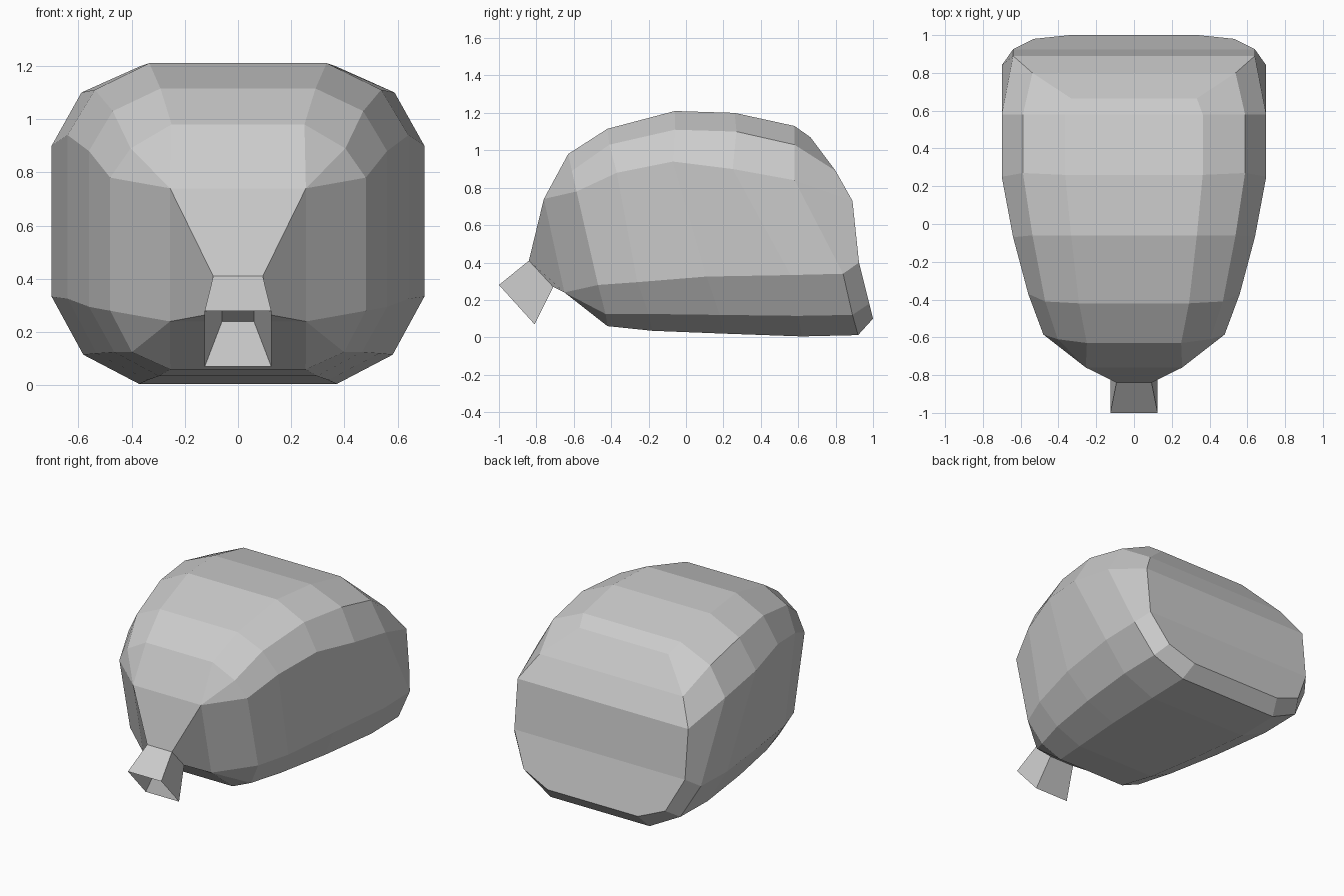
import bpy, bmesh

if "Cube" in bpy.data.objects:
    bpy.data.objects.remove(bpy.data.objects["Cube"])

# Across-width factors: top, top corner, shoulder, lower side, lower corner, floor
ACROSS = (0.52, 0.84, 1.0, 1.0, 0.83, 0.53)


def simple(w_top, top, w_low, low):
    """Four-sided section: corners collapse to one upper and one lower point."""
    return [(w_top, *top)] * 3 + [(w_low, *low)] * 3


def full(w, *yz):
    """Rounded twelve-sided section of half-width w."""
    return [(w * f, y, z) for f, (y, z) in zip(ACROSS, yz)]


sections = [
    # Hollow and flared mouth of the tied neck
    simple(.06, (-.87, .30), .06, (-.78, .24)),
    simple(.125, (-1.0, .28), .125, (-.81, .07)),
    # Pinch and front of the sack
    simple(.093, (-.84, .41), .093, (-.71, .27)),
    simple(.255, (-.76, .74), .255, (-.65, .24)),
    # Body
    full(.48, (-.63, .98), (-.61, .89), (-.585, .78), (-.47, .28), (-.43, .125), (-.42, .06)),
    full(.56, (-.42, 1.115), (-.41, 1.03), (-.37, .88), (-.26, .295), (-.20, .125), (-.18, .035)),
    full(.64, (-.06, 1.21), (-.06, 1.11), (-.07, .94), (.11, .325), (.18, .12), (.20, .02)),
    full(.70, (.26, 1.20), (.27, 1.10), (.25, .90), (.56, .333), (.60, .115), (.62, .005)),
    full(.70, (.58, 1.13), (.58, 1.03), (.58, .84), (.84, .34), (.89, .12), (.92, .012)),
    # Edge of the back panel
    full(.64, (.665, 1.07), (.80, .89), (.89, .73), (.925, .40), (.98, .18), (1.0, .10)),
]

bm = bmesh.new()
rings = []
for half in sections:
    pts = half + [(-x, y, z) for x, y, z in reversed(half)]
    rings.append([bm.verts.new(p) for p in pts])

# Skin between neighbouring sections
for a, b in zip(rings, rings[1:]):
    for i in range(12):
        j = (i + 1) % 12
        bm.faces.new((a[i], a[j], b[j], b[i]))

# Close both ends with horizontal strips
for ring in (rings[0], rings[-1]):
    for i in range(5):
        bm.faces.new((ring[i], ring[i + 1], ring[10 - i], ring[11 - i]))

bmesh.ops.remove_doubles(bm, verts=bm.verts, dist=0.0005)
bmesh.ops.recalc_face_normals(bm, faces=bm.faces)

mesh = bpy.data.meshes.new("tied_sack")
bm.to_mesh(mesh)
bm.free()
bpy.context.collection.objects.link(bpy.data.objects.new("tied_sack", mesh))
